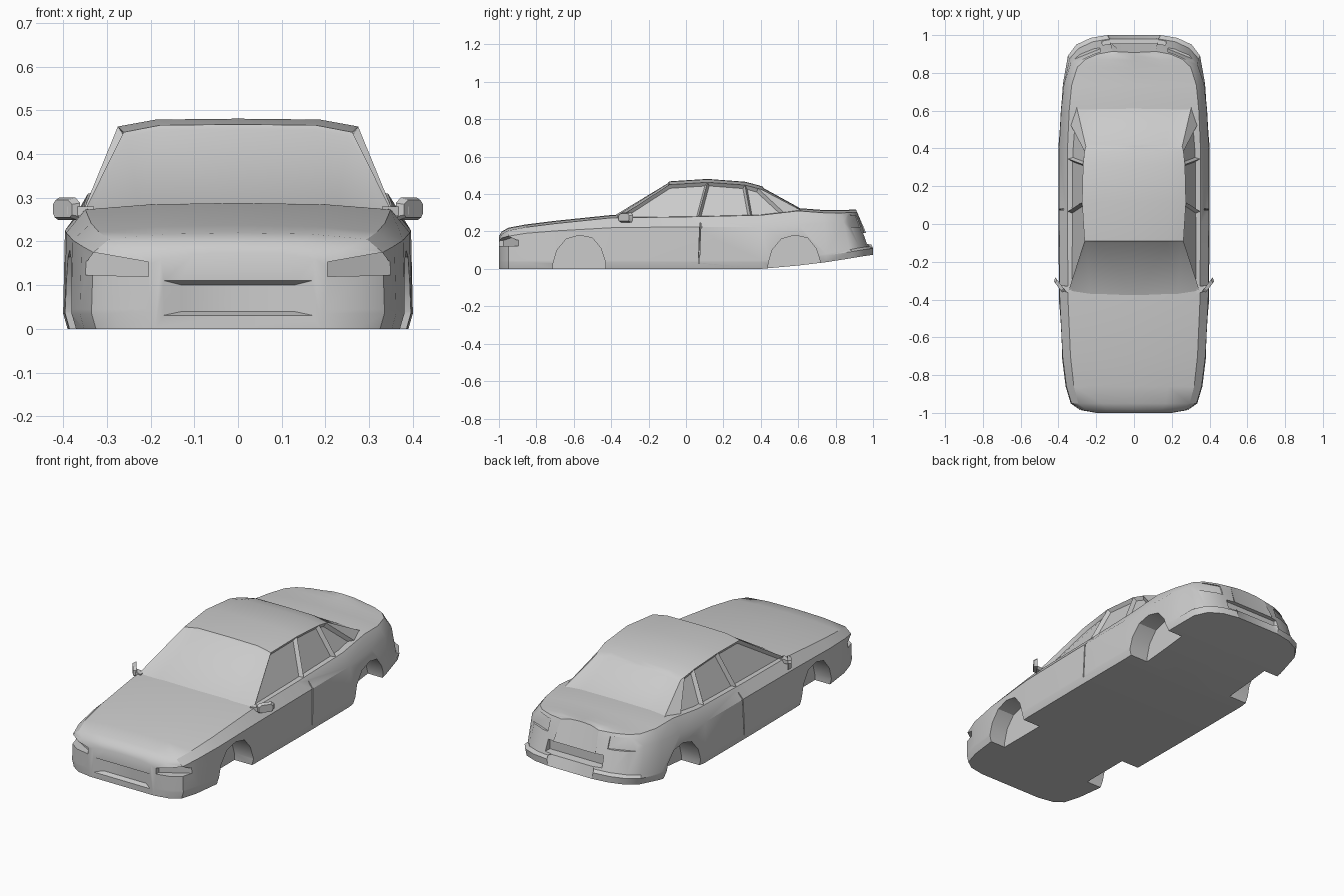
import bpy, bmesh, math

if "Cube" in bpy.data.objects:
    bpy.data.objects.remove(bpy.data.objects["Cube"])


def finish(name, bm, smooth=True):
    bmesh.ops.recalc_face_normals(bm, faces=bm.faces)
    me = bpy.data.meshes.new(name)
    bm.to_mesh(me)
    bm.free()
    ob = bpy.data.objects.new(name, me)
    bpy.context.collection.objects.link(ob)
    return ob


def shade(ob, angle=32):
    bpy.ops.object.select_all(action='DESELECT')
    ob.select_set(True)
    bpy.context.view_layer.objects.active = ob
    bpy.ops.object.shade_smooth_by_angle(angle=math.radians(angle))


def sym_loft(halves):
    """Loft mirrored half sections (centre bottom to centre top), with quad-strip ends."""
    bm = bmesh.new()
    h = len(halves[0])
    n = 2 * h - 2
    rings = []
    for half in halves:
        pts = half + [(-x, y, z) for x, y, z in half[-2:0:-1]]
        rings.append([bm.verts.new(p) for p in pts])
    for a, b in zip(rings, rings[1:]):
        for j in range(n):
            k = (j + 1) % n
            bm.faces.new((a[j], a[k], b[k], b[j]))
    for r in (rings[0], rings[-1]):
        for i in range(h // 2 - 1):
            bm.faces.new((r[i], r[i + 1], r[h - 2 - i], r[h - 1 - i]))
            bm.faces.new((r[-i], r[-i - 1], r[h + i], r[h - 1 + i]))
    bm.faces.ensure_lookup_table()
    bmesh.ops.recalc_face_normals(bm, faces=bm.faces)
    return bm


def prism(name, ring_a, ring_b):
    """Solid between two matching point rings."""
    bm = bmesh.new()
    a = [bm.verts.new(p) for p in ring_a]
    b = [bm.verts.new(p) for p in ring_b]
    bm.faces.new(a)
    bm.faces.new(b)
    for j in range(len(a)):
        k = (j + 1) % len(a)
        bm.faces.new((a[j], a[k], b[k], b[j]))
    return finish(name, bm)


def cut(target, cutter):
    m = target.modifiers.new("cut", 'BOOLEAN')
    m.operation = 'DIFFERENCE'
    m.solver = 'EXACT'
    m.object = cutter
    bpy.context.view_layer.objects.active = target
    bpy.ops.object.modifier_apply(modifier=m.name)
    bpy.data.objects.remove(cutter)


# Lower body: y, half width, bottom z, shoulder z, top z
stations = [
    (-1.00, .20, 0, .150, .175), (-.985, .285, 0, .160, .200),
    (-.95, .335, 0, .175, .220), (-.86, .362, 0, .190, .237),
    (-.70, .382, 0, .203, .257), (-.40, .397, 0, .220, .288),
    (0, .400, 0, .225, .293), (.40, .400, 0, .225, .302),
    (.60, .390, .018, .235, .325), (.75, .375, .036, .245, .315),
    (.89, .350, .058, .250, .314), (.95, .305, .068, .255, .316),
    (.985, .23, .073, .260, .317), (1.0, .14, .075, .260, .318)]


def body_half(y, w, zb, zs, zt):
    lip = min(1, max(0, (y - .78) / .15))       # rear bumper step
    lean = .36 * min(1, max(0, (y - .68) / .3))  # rear face leans forward
    v = w - .012 * lip
    pts = [(0, zb), (w - .01, zb), (w, zb + .035), (v, zb + .045),
           (v - .004, zs), (.88 * v, zt - .015), (.5 * v, zt - .003), (0, zt)]
    return [(x, y - lean * max(0, z - .12) - (.02 * lip if i > 2 else 0), z)
            for i, (x, z) in enumerate(pts)]


body = finish("car_body", sym_loft([body_half(*s) for s in stations]))

# Recesses in the body, repeated on both sides
arch = [(-.145, -.1), (-.14, .03), (-.12, .10), (-.07, .16), (0, .18),
        (.07, .165), (.115, .11), (.138, .04), (.145, -.1)]
headlight = [(.205, .120), (.205, .153), (.33, .175), (.345, .155), (.39, .15), (.39, .124)]
taillight = [(.18, .225), (.18, .285), (.36, .29), (.36, .225)]
for s in (1, -1):
    for yc in (-.57, .58):
        cut(body, prism("wheel_arch_cutter",
                        [(s * .28, yc + y, z) for y, z in arch],
                        [(s * .55, yc + y, z) for y, z in arch]))
    cut(body, prism("headlight_cutter",
                    [(s * x, -1.1, z) for x, z in headlight],
                    [(s * x, -.975 + .55 * max(0, x - .205), z) for x, z in headlight]))
    cut(body, prism("taillight_cutter",
                    [(s * x, 1.1, z) for x, z in taillight],
                    [(s * x, .965 - .36 * (z - .12) - .40 * (x - .18), z) for x, z in taillight]))
    # Door gap
    gap = [(.066, .03), (.072, .03), (.078, .2), (.09, .4), (.084, .4), (.072, .2)]
    cut(body, prism("door_gap_cutter",
                    [(s * (.388 if z < .21 else .32), y, z) for y, z in gap],
                    [(s * .5, y, z) for y, z in gap]))


def rect(w, y, z0, z1):
    return [(-w, y, z0), (w, y, z0), (w, y, z1), (-w, y, z1)]


# Number plate recesses, front and rear
cut(body, prism("front_plate_cutter", rect(.175, -1.003, .03, .112), rect(.128, -.975, .04, .10)))
cut(body, prism("rear_plate_cutter", rect(.18, 1.02, .128, .20), rect(.165, .935, .135, .19)))
shade(body)

# Cabin: base y, base x, base z, top y, top x, top z, centre bow
ribs = [(-.37, .352, .268, -.09, .262, .468, -.05),
        (.065, .352, .275, .115, .275, .481, 0),
        (.345, .350, .283, .315, .270, .466, 0),
        (.53, .338, .295, .385, .262, .448, 0),
        (.625, .305, .308, .41, .255, .440, .025)]
cabin_halves = []
for yb, xb, zb, yt, xt, zt, c in ribs:
    cabin_halves.append([(0, yb + c, zb), (.65 * xb, yb + .7 * c, zb), (xb, yb, zb),
                         (xt, yt, zt - .018), (.68 * xt, yt, zt - .002), (0, yt, zt)])
bm = sym_loft(cabin_halves)
faces = list(bm.faces)
side = [faces[sec * 10 + j] for sec in range(3) for j in (2, 7)]
front, rear = faces[40:44], faces[44:48]
# Recessed side windows, windscreen and rear window
bmesh.ops.inset_individual(bm, faces=side, thickness=.012, depth=-.02, use_even_offset=True)
for glass in (front, rear):
    bmesh.ops.inset_region(bm, faces=glass, thickness=.012, depth=-.005, use_even_offset=True)
me = bpy.data.meshes.new("cabin")
bm.to_mesh(me)
bm.free()
cabin = bpy.data.objects.new("cabin", me)
bpy.context.collection.objects.link(cabin)
shade(cabin)

# Door mirrors: tapered housing with a short arm
for s, label in ((1, "right"), (-1, "left")):
    def slab(cx, cy, cz, hx, hz):
        d = (s * .6, .8)
        return [(cx * s + d[0] * a * hx, cy + d[1] * a * hx, cz + b * hz)
                for a, b in ((-1, -.7), (-.8, -1), (.8, -1), (1, -.5), (1, .5), (.7, 1), (-.6, 1), (-1, .5))]
    housing = prism(label + "_mirror", slab(.402, -.333, .275, .036, .02),
                    slab(.389, -.319, .275, .046, .026))
    shade(housing)
    arm = prism(label + "_mirror_arm",
                [(s * .33, y, z) for y, z in ((-.37, .255), (-.33, .255), (-.33, .28), (-.37, .28))],
                [(s * .39, y, z) for y, z in ((-.35, .262), (-.325, .262), (-.325, .28), (-.35, .28))])
    shade(arm)
